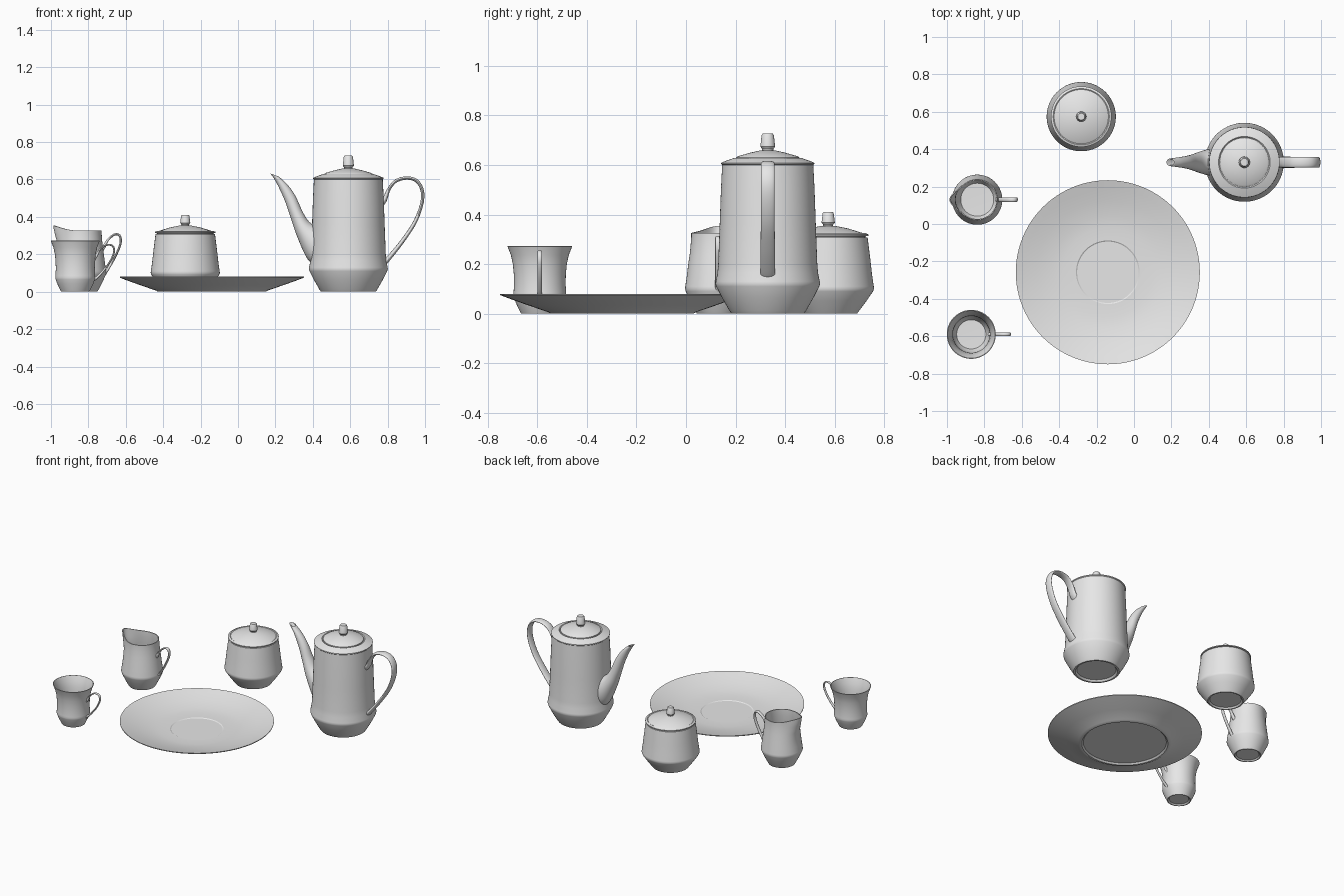
import bpy, bmesh, math
from mathutils import Vector

china = bpy.data.materials.new("white china")
china.diffuse_color = (0.8, 0.8, 0.8, 1)


def finish(bm, name, loc, angle=32):
    bmesh.ops.remove_doubles(bm, verts=bm.verts, dist=1e-5)
    bmesh.ops.recalc_face_normals(bm, faces=bm.faces)
    me = bpy.data.meshes.new(name)
    bm.to_mesh(me)
    bm.free()
    me.materials.append(china)
    me.shade_smooth()
    me.set_sharp_from_angle(angle=math.radians(angle))
    ob = bpy.data.objects.new(name, me)
    ob.location = (loc[0], loc[1], 0)
    bpy.context.collection.objects.link(ob)
    return ob


def skin(bm, rings):
    for a, b in zip(rings, rings[1:]):
        n = len(a)
        for i in range(n):
            j = (i + 1) % n
            bm.faces.new((a[i], a[j], b[j], b[i]))


def lathe(name, loc, profile, seg=72, warp=None):
    """Revolve (radius, z) points; the ends sit on the axis."""
    bm = bmesh.new()
    rings = []
    for r, z in profile:
        ring = []
        for i in range(seg):
            a = 2 * math.pi * i / seg
            p = Vector((r * math.cos(a), r * math.sin(a), z))
            ring.append(bm.verts.new(warp(p, a) if warp else p))
        rings.append(ring)
    skin(bm, rings)
    bmesh.ops.dissolve_degenerate(bm, dist=1e-6, edges=bm.edges)
    return finish(bm, name, loc)


def spline(pts, steps=7):
    """Catmull-Rom through tuples of any length."""
    pts = [Vector(p) for p in pts]
    out = []
    for i in range(len(pts) - 1):
        p0, p1, p2 = pts[max(i - 1, 0)], pts[i], pts[i + 1]
        p3 = pts[min(i + 2, len(pts) - 1)]
        for s in range(steps):
            t = s / steps
            out.append(0.5 * (2 * p1 + (p2 - p0) * t + (2 * p0 - 5 * p1 + 4 * p2 - p3) * t * t
                              + (3 * p1 - p0 - 3 * p2 + p3) * t ** 3))
    return out + [pts[-1]]


def tube(name, loc, sections, seg=20):
    """Skin ellipses given as (x, z, normal x, normal z, half width in y)."""
    bm = bmesh.new()
    rings = []
    for x, z, nx, nz, w in sections:
        ring = []
        for i in range(seg):
            a = 2 * math.pi * i / seg
            c = math.cos(a)
            ring.append(bm.verts.new((x + nx * c, w * math.sin(a), z + nz * c)))
        rings.append(ring)
    skin(bm, rings)
    bm.faces.new(rings[0])
    bm.faces.new(rings[-1])
    return finish(bm, name, loc, 50)


def handle(name, loc, path):
    """Flat strap along (x, z, half thickness, half width), x relative to the body."""
    pts = spline(path)
    secs = []
    for i, p in enumerate(pts):
        d = pts[min(i + 1, len(pts) - 1)] - pts[max(i - 1, 0)]
        t = Vector((d[0], d[1])).normalized()
        secs.append((p[0], p[1], -t[1] * p[2], t[0] * p[2], p[3]))
    return tube(name, loc, secs)


def knob(name, loc, z, r, h):
    lathe(name, loc, [(0, z - 0.01), (r * 0.75, z - 0.01), (r * 0.75, z + h * 0.1), (r, z + h * 0.25),
                      (r * 0.82, z + h * 0.9), (r * 0.68, z + h), (0, z + h)], 32)


# Plate with foot ring and shallow well
lathe("plate", (-0.14, -0.258), [
    (0, 0.010), (0.265, 0.010), (0.275, 0), (0.288, 0), (0.298, 0.006), (0.38, 0.034), (0.45, 0.059),
    (0.492, 0.075), (0.492, 0.080), (0.45, 0.068), (0.38, 0.048), (0.30, 0.032), (0.24, 0.025),
    (0.170, 0.024), (0.164, 0.020), (0, 0.020)], 96)

# Coffee pot
POT = (0.59, 0.33)
lathe("coffee_pot_body", POT, [
    (0, 0.012), (0.125, 0.012), (0.135, 0), (0.146, 0), (0.155, 0.012), (0.185, 0.065), (0.208, 0.110),
    (0.211, 0.120), (0.210, 0.130), (0.203, 0.165), (0.200, 0.20), (0.194, 0.36), (0.189, 0.50),
    (0.184, 0.60), (0.188, 0.604), (0.188, 0.609), (0.180, 0.613), (0.138, 0.628), (0.132, 0.622), (0, 0.622)])
lathe("coffee_pot_lid", POT, [(0, 0.615), (0.129, 0.615), (0.129, 0.630), (0.122, 0.635),
                              (0.07, 0.650), (0.03, 0.659), (0, 0.660)])
knob("coffee_pot_knob", POT, 0.657, 0.030, 0.070)
handle("coffee_pot_handle", POT, [
    (0.165, 0.465, 0.022, 0.030), (0.193, 0.492, 0.014, 0.028), (0.217, 0.548, 0.009, 0.028),
    (0.255, 0.592, 0.009, 0.028), (0.315, 0.608, 0.009, 0.028), (0.368, 0.590, 0.009, 0.028),
    (0.396, 0.535, 0.009, 0.028), (0.390, 0.460, 0.009, 0.028), (0.352, 0.365, 0.010, 0.028),
    (0.285, 0.265, 0.011, 0.029), (0.212, 0.175, 0.013, 0.030), (0.18, 0.145, 0.016, 0.030)])

# Spout from lower edge, upper edge and half width, with a hollow mouth
edges = spline([
    (0.44, 0.13, 0.50, 0.34, 0.075), (0.375, 0.17, 0.44, 0.345, 0.072), (0.318, 0.29, 0.385, 0.370, 0.056),
    (0.285, 0.385, 0.347, 0.425, 0.043), (0.250, 0.487, 0.307, 0.512, 0.033),
    (0.207, 0.580, 0.265, 0.572, 0.026), (0.174, 0.632, 0.219, 0.615, 0.021)])
secs = [((a + c) / 2 - POT[0], (b + d) / 2, (c - a) / 2, (d - b) / 2, w) for a, b, c, d, w in edges]
for k, scale in ((-1, 0.78), (-6, 0.6)):
    x, z, nx, nz, w = secs[len(edges) + k]
    secs.append((x, z, nx * scale, nz * scale, w * scale))
tube("coffee_pot_spout", POT, secs, 28)

# Sugar bowl
BOWL = (-0.282, 0.574)
lathe("sugar_bowl_body", BOWL, [
    (0, 0.010), (0.100, 0.010), (0.108, 0), (0.116, 0), (0.124, 0.010), (0.155, 0.052), (0.181, 0.090),
    (0.185, 0.100), (0.184, 0.110), (0.178, 0.150), (0.170, 0.22), (0.159, 0.308), (0.152, 0.308),
    (0.150, 0.300), (0, 0.300)])
lathe("sugar_bowl_lid", BOWL, [(0, 0.305), (0.150, 0.305), (0.150, 0.312), (0.162, 0.314), (0.162, 0.320),
                               (0.150, 0.325), (0.145, 0.322), (0.138, 0.326), (0.08, 0.344),
                               (0.03, 0.354), (0, 0.355)])
knob("sugar_bowl_knob", BOWL, 0.353, 0.027, 0.058)

# Creamer: rim pulled out and up into a pouring lip
JUG = (-0.838, 0.13)


def lip(p, a):
    t = min(max((p.z - 0.20) / 0.126, 0), 1)
    t = t * t * (3 - 2 * t)
    c = max(0, -math.cos(a))
    return p + Vector((-0.040 * c ** 8 * t, 0, (0.014 * c ** 2 + 0.014 * c ** 8) * t))


lathe("creamer_body", JUG, [
    (0, 0.008), (0.072, 0.008), (0.080, 0), (0.086, 0), (0.092, 0.010), (0.115, 0.055), (0.131, 0.090),
    (0.134, 0.100), (0.133, 0.110), (0.127, 0.150), (0.121, 0.20), (0.115, 0.24), (0.111, 0.28),
    (0.109, 0.31), (0.109, 0.326), (0.103, 0.326), (0.103, 0.31), (0.105, 0.28), (0.109, 0.24),
    (0.115, 0.20), (0.121, 0.15), (0.126, 0.10), (0.108, 0.055), (0.088, 0.018), (0, 0.016)], warp=lip)
handle("creamer_handle", JUG, [
    (0.105, 0.222, 0.014, 0.013), (0.122, 0.242, 0.009, 0.012), (0.145, 0.280, 0.006, 0.012),
    (0.180, 0.306, 0.006, 0.012), (0.206, 0.298, 0.006, 0.012), (0.209, 0.255, 0.006, 0.012),
    (0.180, 0.185, 0.006, 0.012), (0.142, 0.120, 0.007, 0.012), (0.122, 0.092, 0.009, 0.012)])

# Flared cup
CUP = (-0.87, -0.59)
lathe("cup_body", CUP, [
    (0, 0.008), (0.062, 0.008), (0.070, 0), (0.076, 0), (0.081, 0.010), (0.096, 0.042), (0.105, 0.066),
    (0.107, 0.074), (0.106, 0.085), (0.104, 0.12), (0.105, 0.16), (0.109, 0.20), (0.117, 0.237),
    (0.131, 0.272), (0.127, 0.273), (0.112, 0.237), (0.104, 0.20), (0.099, 0.16), (0.098, 0.12),
    (0.099, 0.075), (0.090, 0.042), (0.078, 0.018), (0, 0.016)])
handle("cup_handle", CUP, [
    (0.097, 0.176, 0.013, 0.010), (0.112, 0.192, 0.008, 0.009), (0.132, 0.225, 0.005, 0.009),
    (0.168, 0.250, 0.005, 0.009), (0.200, 0.244, 0.005, 0.009), (0.207, 0.210, 0.005, 0.009),
    (0.182, 0.155, 0.005, 0.009), (0.135, 0.095, 0.006, 0.009), (0.098, 0.062, 0.008, 0.009)])
